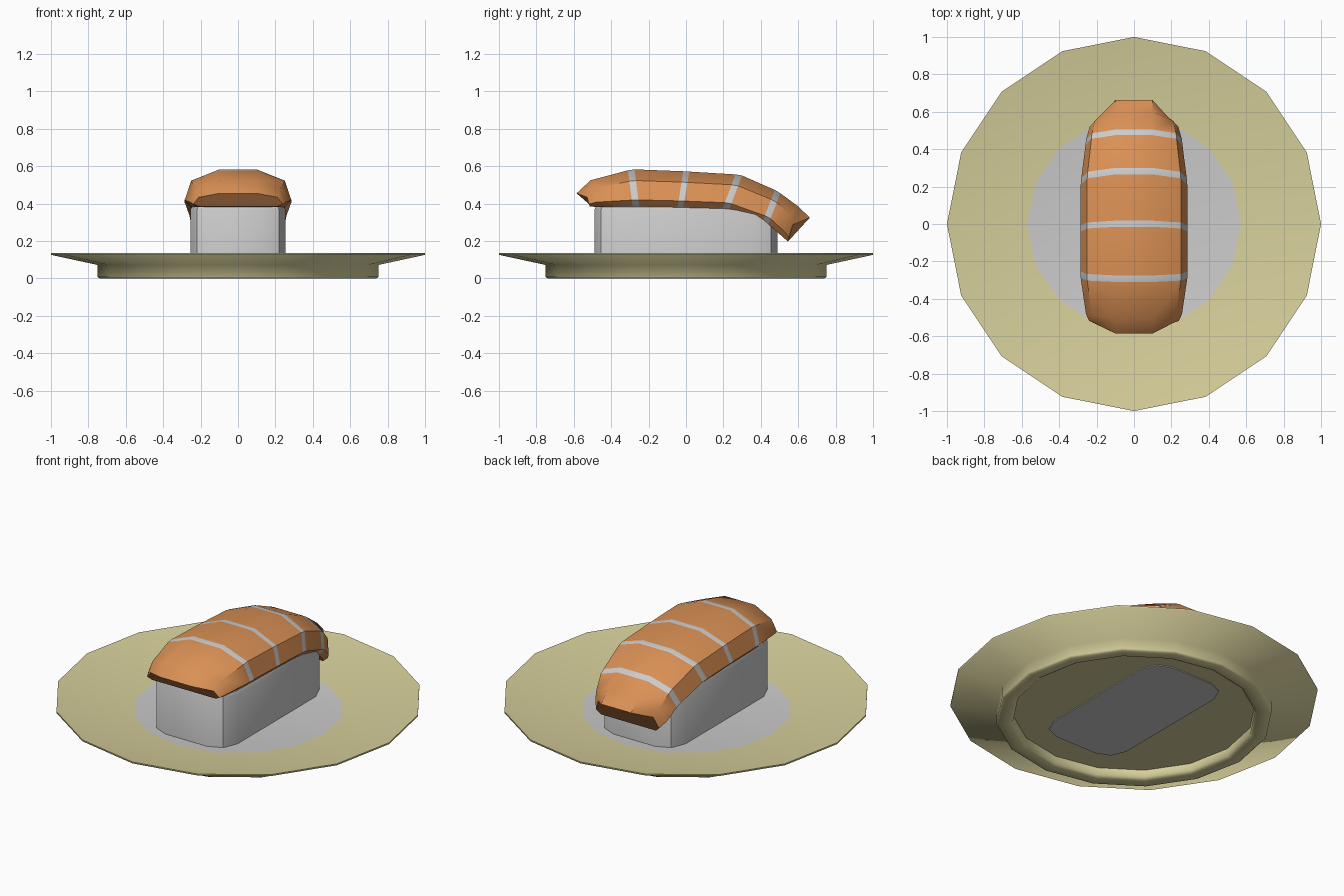
import bpy, bmesh, math

if "Cube" in bpy.data.objects:
    bpy.data.objects.remove(bpy.data.objects["Cube"])


def material(name, color):
    m = bpy.data.materials.new(name)
    m.diffuse_color = (*color, 1)
    m.use_nodes = True
    m.node_tree.nodes["Principled BSDF"].inputs["Base Color"].default_value = m.diffuse_color
    return m


def finish(name, bm, mats=(), angle=40):
    bmesh.ops.recalc_face_normals(bm, faces=bm.faces)
    me = bpy.data.meshes.new(name)
    bm.to_mesh(me)
    bm.free()
    ob = bpy.data.objects.new(name, me)
    bpy.context.collection.objects.link(ob)
    for m in mats:
        me.materials.append(m)
    bpy.ops.object.select_all(action='DESELECT')
    ob.select_set(True)
    bpy.context.view_layer.objects.active = ob
    bpy.ops.object.shade_smooth_by_angle(angle=math.radians(angle))
    return ob


def loft(bm, rings):
    """Skin closed loops of points; returns the faces of each band."""
    loops = [[bm.verts.new(p) for p in r] for r in rings]
    bands = []
    for a, b in zip(loops, loops[1:]):
        n = len(a)
        bands.append([bm.faces.new((a[i], a[(i + 1) % n], b[(i + 1) % n], b[i]))
                      for i in range(n)])
    caps = [bm.faces.new(loops[0]), bm.faces.new(loops[-1])]
    return bands, caps


yellow = material("plate_yellow", (0.68, 0.63, 0.33))
orange = material("fish_orange", (0.70, 0.28, 0.09))
grey = material("pale_grey", (0.8, 0.8, 0.8))

# Plate: 16-sided turned profile with a foot ring and a pale centre
profile = [(.66, .055), (.66, .012), (.68, 0), (.74, 0), (.75, .008),
           (.75, .072), (1, .126), (1, .135), (.57, .07)]
bm = bmesh.new()
bands, caps = loft(bm, [[(r * math.cos(k * math.tau / 16), r * math.sin(k * math.tau / 16), z)
                         for k in range(16)] for r, z in profile])
caps[1].material_index = 1
finish("plate", bm, (yellow, grey), 88)

# Rice block: box with rounded corners and a softened top edge
bm = bmesh.new()
bmesh.ops.create_cube(bm, size=1)
for v in bm.verts:
    v.co = (v.co.x * .51, v.co.y * .98, .22 + v.co.z * .34)
upright = [e for e in bm.edges if abs(e.verts[0].co.z - e.verts[1].co.z) > .1]
bmesh.ops.bevel(bm, geom=upright, offset=.12, segments=2, profile=.5, affect='EDGES')
rim = [e for e in bm.edges if all(v.co.z > .38 for v in e.verts)]
bmesh.ops.bevel(bm, geom=rim, offset=.025, segments=2, profile=.5, affect='EDGES')
finish("rice_block", bm)

# Fish slice: half section as (x, height fraction), mirrored and swept
half = [(.10, 1), (.25, .70), (.285, .18), (.25, 0)]
section = half + [(-x, t) for x, t in reversed(half)]
# top y, top z, bottom y, bottom z, width, shift of the outer points, stripe follows
stations = [
    (-.585, .455, -.565, .385, .84, .05, 0),
    (-.51, .525, -.50, .382, .90, .02, 0),
    (-.31, .578, -.285, .384, 1, 0, 1),
    (-.275, .583, -.25, .384, 1, 0, 0),
    (-.015, .573, -.045, .38, 1, 0, 1),
    (.018, .571, -.015, .379, 1, 0, 0),
    (.265, .556, .195, .372, 1, 0, 1),
    (.30, .55, .23, .366, .99, 0, 0),
    (.475, .473, .41, .305, .91, 0, 1),
    (.505, .455, .44, .29, .90, 0, 0),
    (.60, .385, .54, .228, .83, -.03, 0),
    (.662, .325, .625, .197, .73, -.08, 0),
]
rings = []
for yt, zt, yb, zb, w, shift, _ in stations:
    rings.append([(x if abs(x) < .15 else x * w,
                   yb + (yt - yb) * t + (0 if abs(x) < .15 else shift),
                   zb + (zt - zb) * t) for x, t in section])
bm = bmesh.new()
bands, caps = loft(bm, rings)
for band, st in zip(bands, stations):
    for f in band:
        f.material_index = st[6]
finish("fish_slice", bm, (orange, grey), 40)
